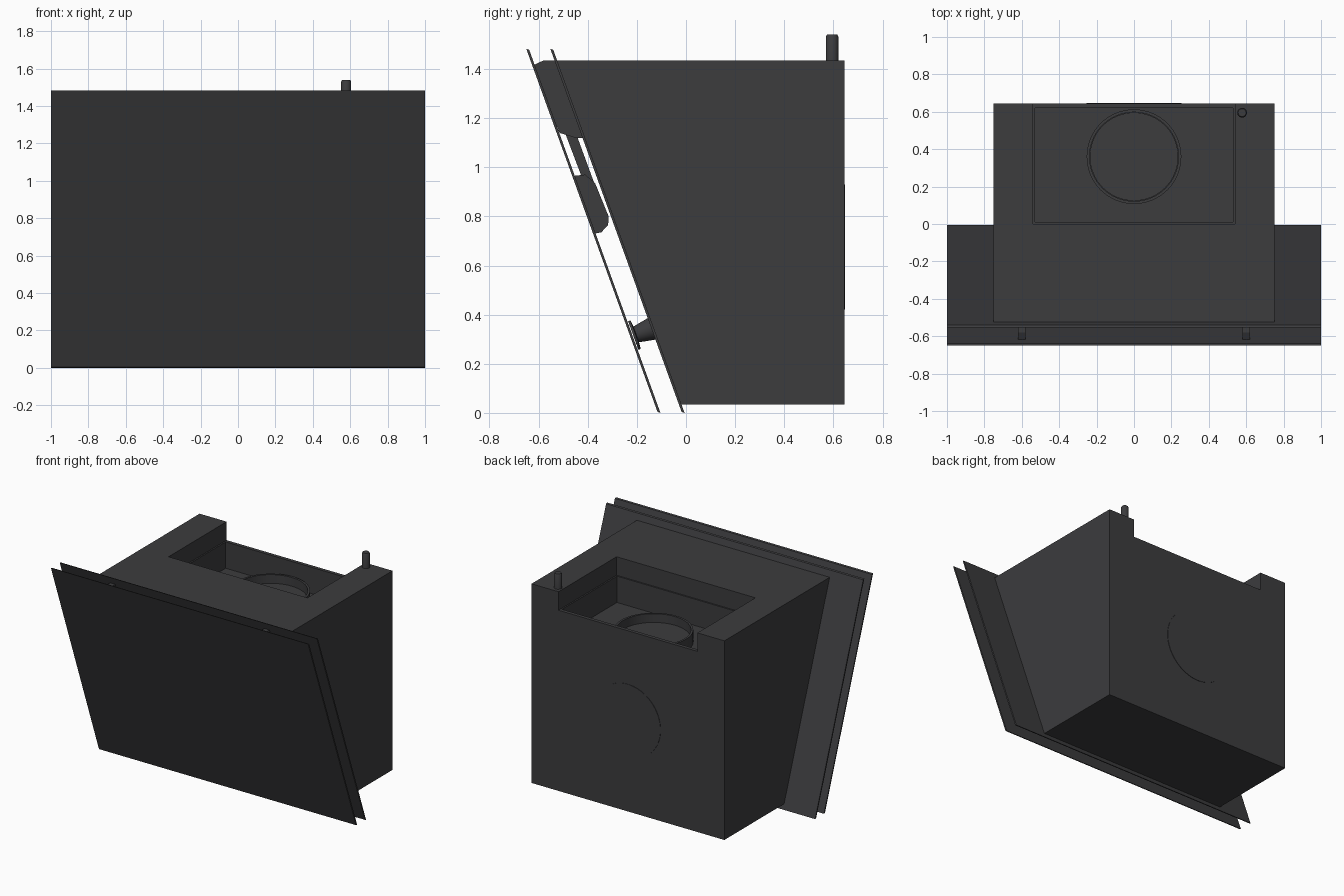
import bpy, bmesh, math
from mathutils import Vector

if "Cube" in bpy.data.objects:
    bpy.data.objects.remove(bpy.data.objects["Cube"])

SLOPE = -0.3615  # change of y per unit z along the slanted front
dark = bpy.data.materials.new("dark_metal")
dark.diffuse_color = (0.045, 0.045, 0.048, 1)
dark.use_nodes = True
dark.node_tree.nodes["Principled BSDF"].inputs["Base Color"].default_value = dark.diffuse_color


def finish(name, bm, smooth=False):
    bmesh.ops.recalc_face_normals(bm, faces=bm.faces)
    me = bpy.data.meshes.new(name)
    bm.to_mesh(me)
    bm.free()
    me.materials.append(dark)
    ob = bpy.data.objects.new(name, me)
    bpy.context.collection.objects.link(ob)
    bpy.ops.object.select_all(action='DESELECT')
    bpy.context.view_layer.objects.active = ob
    ob.select_set(True)
    if smooth:
        bpy.ops.object.shade_smooth_by_angle(angle=math.radians(35))
    return ob


def extrude_x(name, pts, x0, x1):
    """Prism from a (y, z) side profile, running from x0 to x1."""
    bm = bmesh.new()
    face = bm.faces.new([bm.verts.new((x0, y, z)) for y, z in pts])
    new = bmesh.ops.extrude_face_region(bm, geom=[face])["geom"]
    bmesh.ops.translate(bm, vec=(x1 - x0, 0, 0),
                        verts=[v for v in new if isinstance(v, bmesh.types.BMVert)])
    return finish(name, bm)


def box(name, x0, x1, y0, y1, z0, z1):
    return extrude_x(name, [(y0, z0), (y1, z0), (y1, z1), (y0, z1)], x0, x1)


def lathe(name, profile, location, axis=(0, 0, 1), segments=64):
    """Spin an (r, z) profile, then point its z axis along the given axis."""
    bm = bmesh.new()
    vs = [bm.verts.new((r, 0, z)) for r, z in profile]
    es = [bm.edges.new(p) for p in zip(vs, vs[1:])]
    bmesh.ops.spin(bm, geom=vs + es, axis=(0, 0, 1), cent=(0, 0, 0),
                   angle=math.tau, steps=segments)
    bmesh.ops.remove_doubles(bm, verts=bm.verts, dist=1e-4)
    ob = finish(name, bm, smooth=True)
    ob.rotation_euler = Vector(axis).to_track_quat('Z', 'Y').to_euler()
    ob.location = location
    return ob


# Slanted front glass and the rear panel behind it
for name, y in (("front_panel", -0.11), ("rear_panel", -0.012)):
    t = 0.006
    top = y + SLOPE * 1.478
    extrude_x(name, [(y - t, 0.004), (y + t, 0), (top + t, 1.478), (top - t, 1.482)], -1, 1)

# Housing with the stepped recess for the duct outlet
body = extrude_x("housing", [(-0.022, 0.035), (0.645, 0.035), (0.645, 1.435), (-0.528, 1.435)],
                 -0.75, 0.75)
cutters = [box("recess_cutter_upper", -0.54, 0.54, 0.0, 0.8, 1.305, 1.6),
           box("recess_cutter_lower", -0.53, 0.53, 0.01, 0.62, 1.12, 1.4)]
bpy.context.view_layer.objects.active = body
for c in cutters:
    m = body.modifiers.new("cut", 'BOOLEAN')
    m.operation, m.solver, m.object = 'DIFFERENCE', 'EXACT', c
    bpy.ops.object.modifier_apply(modifier=m.name)
    bpy.data.objects.remove(c)

# Round duct collar with its closing flap
lathe("duct_collar", [(0.253, 1.115), (0.253, 1.205), (0.238, 1.205), (0.238, 1.115)],
      (0, 0.36, 0))
lathe("duct_flap", [(0, 1.118), (0.236, 1.118), (0.236, 1.145), (0, 1.145)], (0, 0.36, 0))

# Rear outlet cover and cable gland
lathe("rear_outlet_cover", [(0, -0.02), (0.255, -0.02), (0.255, 0.003), (0, 0.003)],
      (0, 0.645, 0.675), axis=(0, 1, 0))
lathe("cable_gland", [(0, 1.42), (0.026, 1.42), (0.026, 1.53), (0.021, 1.54), (0, 1.54)],
      (0.578, 0.595, 0), segments=24)

# Hinges and bumpers that hold the front glass, left and right
upper = [(-0.622, 1.415), (-0.58, 1.435), (-0.53, 1.435), (-0.415, 1.12), (-0.45, 1.12),
         (-0.515, 1.14)]
arm = [(-0.54, 1.265), (-0.50, 1.28), (-0.355, 0.885), (-0.39, 0.87)]
lower = [(-0.455, 0.965), (-0.41, 0.97), (-0.37, 0.935), (-0.315, 0.80), (-0.317, 0.765),
         (-0.345, 0.735), (-0.372, 0.73)]
outward = Vector((0, -0.94, -0.34))
for side, x in (("left", -0.6), ("right", 0.6)):
    extrude_x("hinge_upper_" + side, upper, x - 0.02, x + 0.02)
    extrude_x("hinge_arm_" + side, arm, x - 0.012, x + 0.012)
    extrude_x("hinge_lower_" + side, lower, x - 0.02, x + 0.02)
    lathe("bumper_" + side,
          [(0, 0), (0.048, 0), (0.034, 0.075), (0.062, 0.078), (0.062, 0.088), (0, 0.088)],
          (x, -0.132, 0.345), axis=outward, segments=32)
